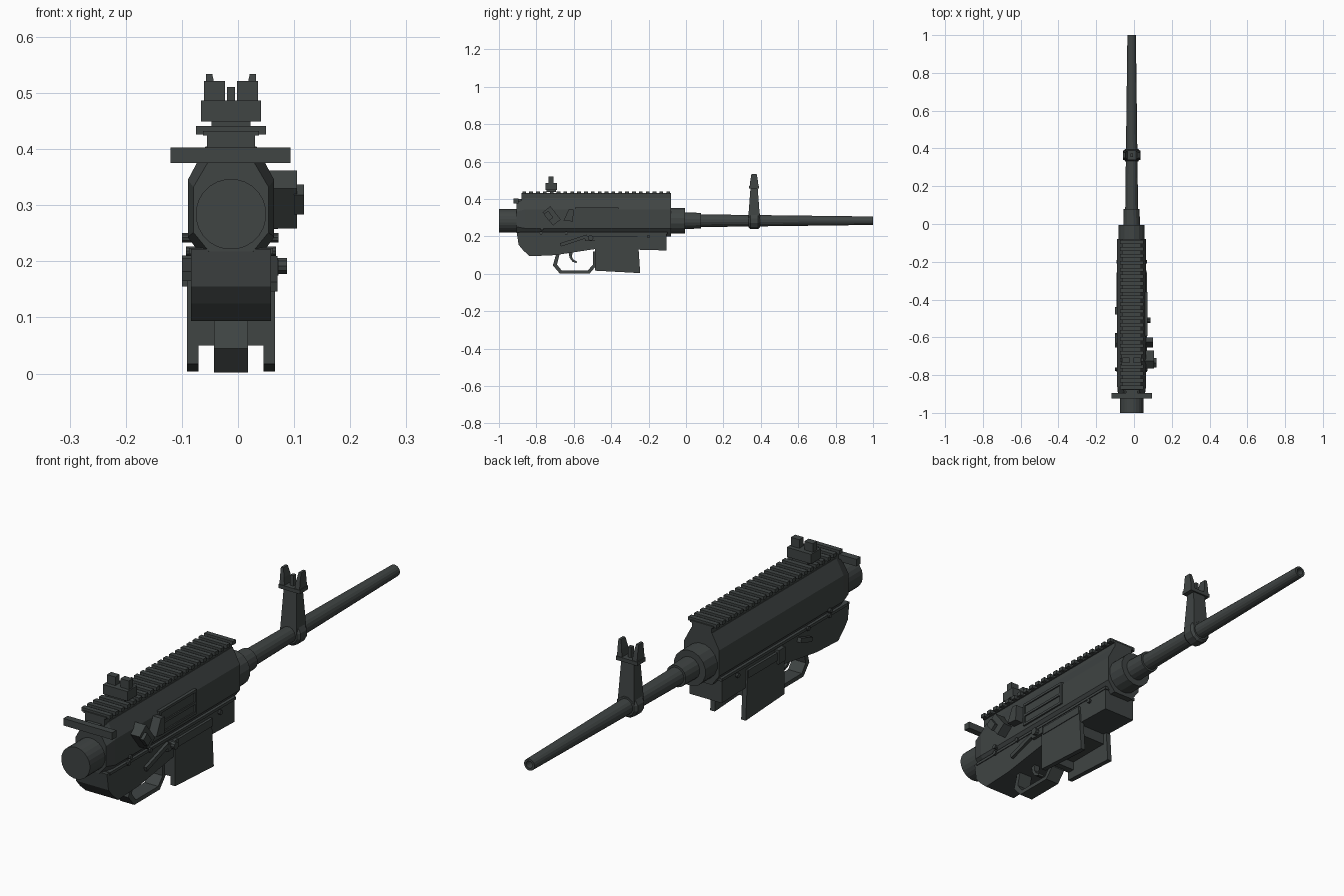
import bpy, bmesh, math
from mathutils import Vector

if "Cube" in bpy.data.objects:
    bpy.data.objects.remove(bpy.data.objects["Cube"])

CX, CZ = -0.0125, 0.284        # bore axis
mat = bpy.data.materials.new("dark gunmetal grey")
mat.diffuse_color = (0.050, 0.058, 0.057, 1)
mat.use_nodes = True
mat.node_tree.nodes["Principled BSDF"].inputs["Base Color"].default_value = mat.diffuse_color


def finish(name, bm):
    bmesh.ops.recalc_face_normals(bm, faces=bm.faces)
    me = bpy.data.meshes.new(name)
    bm.to_mesh(me)
    bm.free()
    me.materials.append(mat)
    ob = bpy.data.objects.new(name, me)
    bpy.context.collection.objects.link(ob)
    return ob


def loft(name, rings, closed=False):
    """Skin a list of equal-length point rings; cap the ends or close the loop."""
    bm = bmesh.new()
    vs = [[bm.verts.new(p) for p in r] for r in rings]
    n = len(vs[0])
    pairs = list(zip(vs, vs[1:])) + ([(vs[-1], vs[0])] if closed else [])
    for a, b in pairs:
        for i in range(n):
            bm.faces.new((a[i], a[(i + 1) % n], b[(i + 1) % n], b[i]))
    if not closed:
        bm.faces.new(vs[0])
        bm.faces.new(vs[-1])
    return finish(name, bm)


def side_plate(name, yz, x0, x1):
    """Side profile (y, z) extruded across x."""
    return loft(name, [[(x, y, z) for y, z in yz] for x in (x0, x1)])


def box(name, x, y, z):
    return side_plate(name, [(y[0], z[0]), (y[1], z[0]), (y[1], z[1]), (y[0], z[1])], *x)


def tube(name, yr, n=16, closed=False):
    """Lathe (y, radius) pairs about the bore axis."""
    ang = [2 * math.pi * (i + .5) / n for i in range(n)]
    return loft(name, [[(CX + r * math.cos(a), y, CZ + r * math.sin(a)) for a in ang]
                       for y, r in yr], closed)


def pin(name, x0, x1, y, z, r, n=10):
    side_plate(name, [(y + r * math.cos(2 * math.pi * i / n), z + r * math.sin(2 * math.pi * i / n))
                      for i in range(n)], x0, x1)


# Upper receiver: faceted section, tapering at the rear
half = [(.045, .405), (.077, .345), (.077, .243), (.045, .2)]
section = half + [(-x, z) for x, z in reversed(half)]


def ring(y, s):
    return [(CX + x * s, y, CZ + (z - CZ) * (1 - (1 - s) * 1.6)) for x, z in section]


loft("upper_receiver", [ring(-.905, .87), ring(-.86, 1), ring(-.08, 1)])

# Buffer tube stub, barrel nut and hollow tapered barrel
tube("rear_tube", [(-1, .063), (-.88, .063)], 24)
tube("barrel_nut", [(-.09, .07), (-.005, .07)], 16)
tube("barrel_collar", [(-.02, .045), (.08, .043)], 16)
tube("barrel", [(.05, .035), (1, .023), (1, .014), (.93, .014), (.05, .014)], 16, True)

# Top rail with repeating teeth
box("rail_base", (CX - .043, CX + .043), (-.88, -.08), (.395, .428))
box("rail_strip", (CX - .05, CX + .05), (-.88, -.08), (.424, .432))
N = 22
for i in range(N):
    y = -.875 + i * (.79 - .02) / (N - 1)
    box("rail_tooth", (CX - .0625, CX + .0625), (y, y + .02), (.426, .441))

# Charging handle
box("charging_handle", (-.12, .094), (-.923, -.896), (.375, .403))
box("charging_handle_shaft", (CX - .03, CX + .03), (-.9, -.8), (.378, .4))

# Rear sight
box("rear_sight_foot", (CX - .035, CX + .035), (-.745, -.695), (.438, .452))
box("rear_sight_base", (CX - .0535, CX + .0535), (-.752, -.69), (.449, .487))
for s in (-1, 1):
    a, b = sorted((CX + s * .011, CX + s * .048))
    box("rear_sight_blade", (a, b), (-.735, -.708), (.48, .521))

# Front sight: clamp, tapered post, platform, ears and pin
tube("front_sight_clamp", [(.335, .038), (.345, .047), (.385, .047), (.395, .038)], 12)
loft("front_sight_post", [[(CX + sx * w, .364 + sy * d, z) for sx, sy in
     ((-1, -1), (1, -1), (1, 1), (-1, 1))] for w, d, z in ((.036, .032, .29), (.028, .019, .462))])
box("front_sight_platform", (CX - .047, CX + .047), (.338, .39), (.455, .47))
box("front_sight_pin", (CX - .007, CX + .007), (.355, .372), (.465, .511))
for s in (-1, 1):
    loft("front_sight_ear", [[(CX + s * (c + sx * w), .364 + sy * d, z) for sx, sy in
         ((-1, -1), (1, -1), (1, 1), (-1, 1))]
         for c, w, d, z in ((.033, .011, .024, .465), (.035, .009, .02, .5), (.039, .0055, .014, .534))])

# Lower receiver
side_plate("lower_receiver", [(-.905, .222), (-.895, .155), (-.87, .125), (-.835, .094), (-.70, .1),
                              (-.47, .135), (-.105, .125), (-.105, .222)], CX - .071, CX + .071)
box("receiver_seam", (CX - .0745, CX + .0745), (-.89, -.1), (.213, .224))

# Magazine well: side plates, rear wall and core
for s in (-1, 1):
    a, b = sorted((CX + s * .058, CX + s * .078))
    side_plate("magwell_side", [(-.487, .017), (-.245, .004), (-.258, .2), (-.487, .2)], a, b)
    a, b = sorted((CX + s * .06, CX + s * .081))
    box("magwell_rim", (a, b), (-.475, -.258), (.168, .2))
box("magwell_rear_wall", (CX - .06, CX + .06), (-.485, -.455), (.05, .15))
box("magwell_core", (CX - .06, CX + .06), (-.46, -.27), (.085, .15))

# Trigger guard loop and trigger
outer = [(-.69, .12), (-.712, .045), (-.675, .002), (-.515, .002), (-.478, .045), (-.478, .12)]
inner = [(-.672, .12), (-.690, .05), (-.665, .018), (-.525, .018), (-.497, .05), (-.497, .12)]
side_plate("trigger_guard", outer + inner[::-1], CX - .03, CX + .03)
side_plate("trigger", [(-.63, .125), (-.622, .085), (-.607, .065), (-.585, .057), (-.583, .066),
                       (-.6, .075), (-.61, .09), (-.605, .125)], CX - .012, CX + .012)

# Ejection port: raised frame with bars around a recessed cover
R = CX + .077
port_y, port_z = (-.588, -.365), (.258, .355)
box("port_cover", (R - .03, R + .002), port_y, (.262, .345))
for z in (port_z[0], .298, .345):
    box("port_bar", (R - .02, R + .007), port_y, (z, z + .01))
for y in port_y:
    box("port_bar", (R - .02, R + .007), (y - .005, y + .005), port_z)

# Deflector wedge and angled forward assist
side_plate("deflector", [(-.655, .285), (-.605, .28), (-.6, .345), (-.625, .348)], .04, .1)


def slant(name, x0, x1, length, width, y, z, ang):
    u = Vector((math.cos(ang), math.sin(ang)))
    v = Vector((-u.y, u.x))
    c = Vector((y, z))
    side_plate(name, [tuple(c + u * a * length / 2 + v * b * width / 2)
                      for a, b in ((-1, -1), (1, -1), (1, 1), (-1, 1))], x0, x1)


slant("forward_assist", .04, .105, .09, .052, -.718, .31, math.radians(-52))
slant("forward_assist_button", .10, .118, .045, .03, -.735, .31, math.radians(-52))

# Right side controls: selector lever, bolt release, catch
slant("selector_lever", .05, .07, .15, .018, -.6, .178, math.radians(18))
box("bolt_release", (.05, .072), (-.54, -.475), (.175, .203))
pin("magazine_catch", .05, .087, -.51, .192, .015)
# Left side controls
slant("left_selector", CX - .087, CX - .06, .075, .018, -.615, .185, math.radians(18))
box("left_bolt_catch", (CX - .087, CX - .06), (-.48, -.44), (.155, .21))
# Cross pins through the receiver
for y, z in ((-.775, .218), (-.64, .218), (-.2, .2)):
    pin("cross_pin", CX - .08, CX + .08, y, z, .009)
pin("rear_cross_pin", CX - .087, CX + .085, -.77, .242, .009)
